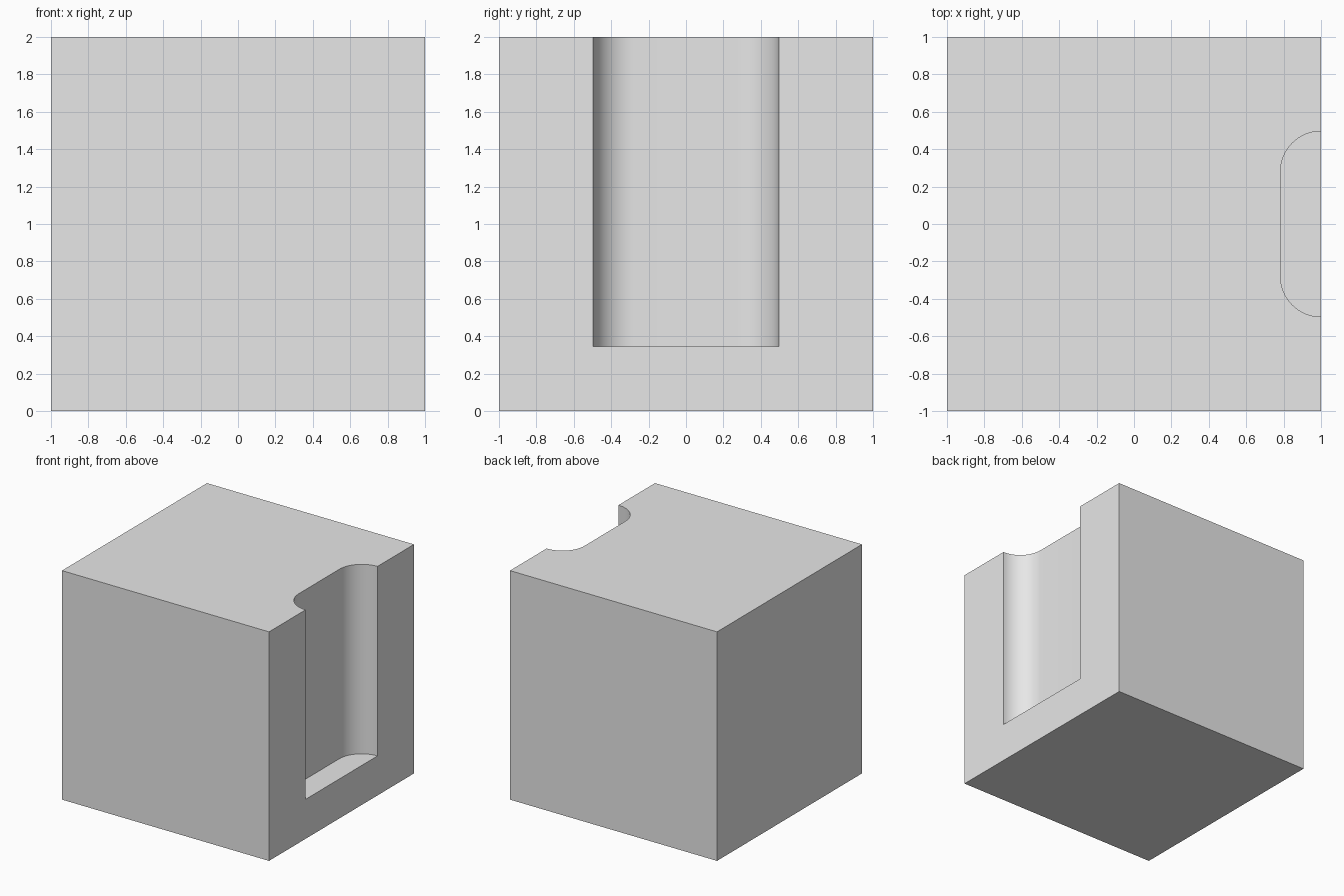
import bpy
import bmesh
from math import cos, sin, pi, radians

default = bpy.data.objects.get("Cube")
if default:
    bpy.data.objects.remove(default, do_unlink=True)

SIZE = 2.0
SLOT_HALF = 0.496     # half width of the slot along y
SLOT_DEPTH = 0.217    # depth from the side face, also the corner radius
SLOT_FLOOR = 0.345
STEPS = 16


def make_object(name, bm):
    bmesh.ops.recalc_face_normals(bm, faces=bm.faces[:])
    mesh = bpy.data.meshes.new(name)
    bm.to_mesh(mesh)
    bm.free()
    obj = bpy.data.objects.new(name, mesh)
    bpy.context.collection.objects.link(obj)
    return obj


# Plain grey material
grey = bpy.data.materials.new("light_grey")
grey.use_nodes = True
grey.diffuse_color = (0.8, 0.8, 0.8, 1)
grey.node_tree.nodes["Principled BSDF"].inputs["Base Color"].default_value = grey.diffuse_color

# Solid block
bm = bmesh.new()
bmesh.ops.create_cube(bm, size=SIZE)
bmesh.ops.translate(bm, verts=bm.verts[:], vec=(0, 0, SIZE / 2))
block = make_object("slotted_block", bm)
block.data.materials.append(grey)

# Slot cutter: rounded inner corners, open at the side and top
arc = []
for i in range(STEPS + 1):
    a = i / STEPS * pi / 2
    arc.append((1 - SLOT_DEPTH * sin(a), SLOT_HALF - SLOT_DEPTH * (1 - cos(a))))
half = [(1.2, SLOT_HALF)] + arc
outline = half + [(x, -y) for x, y in reversed(half)]

bm = bmesh.new()
base = bm.faces.new([bm.verts.new((x, y, SLOT_FLOOR)) for x, y in outline])
top = bmesh.ops.extrude_face_region(bm, geom=[base])
top_verts = [v for v in top["geom"] if isinstance(v, bmesh.types.BMVert)]
bmesh.ops.translate(bm, verts=top_verts, vec=(0, 0, SIZE))
cutter = make_object("slot_cutter", bm)
cutter.data.materials.append(grey)
cutter.hide_render = True

# Cut the slot, then discard the cutter
cut = block.modifiers.new("slot", 'BOOLEAN')
cut.operation = 'DIFFERENCE'
cut.solver = 'EXACT'
cut.object = cutter
for obj in bpy.context.selected_objects:
    obj.select_set(False)
bpy.context.view_layer.objects.active = block
block.select_set(True)
bpy.ops.object.modifier_apply(modifier=cut.name)
bpy.data.objects.remove(cutter, do_unlink=True)
bpy.ops.object.shade_smooth_by_angle(angle=radians(30))
